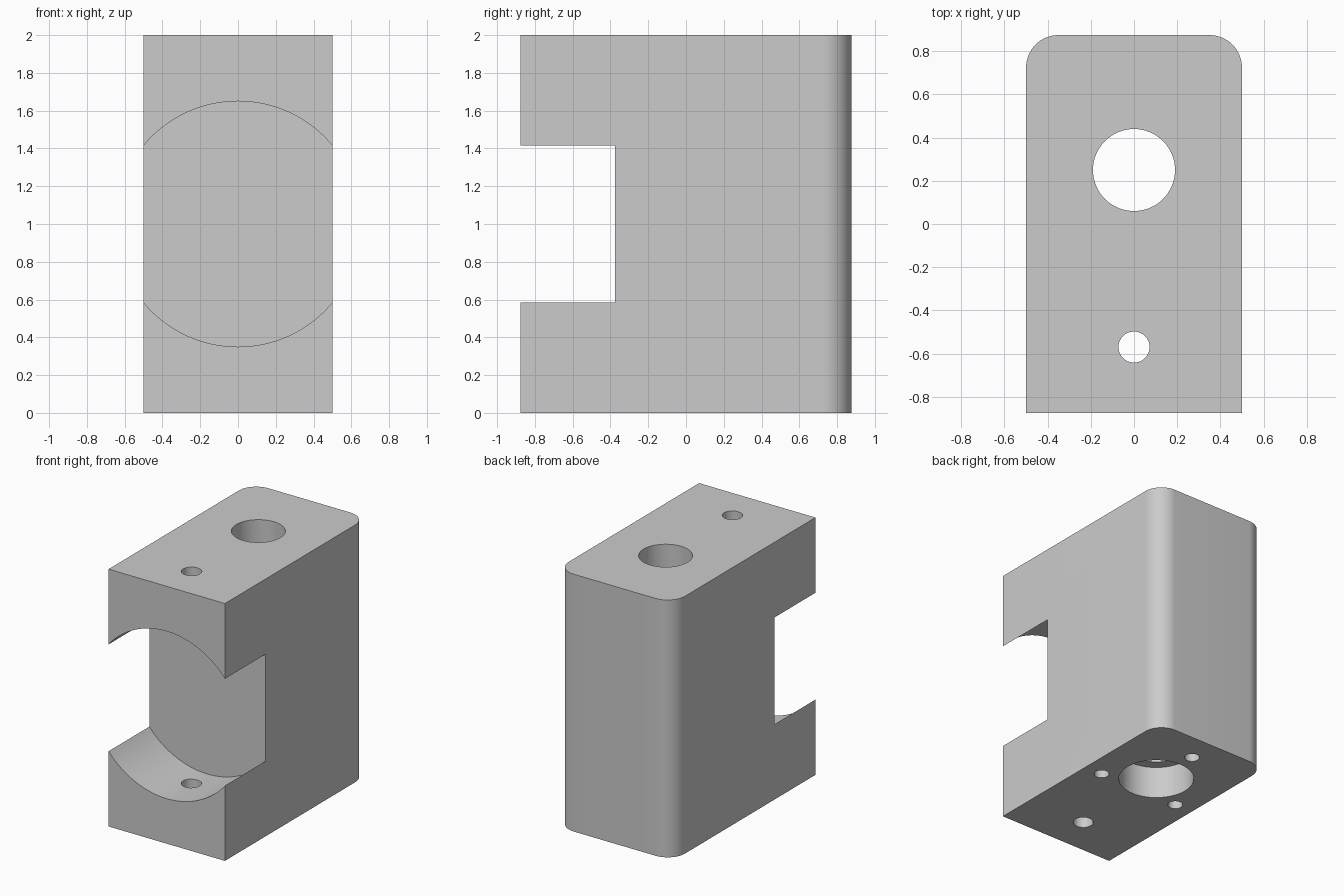
import bpy, bmesh, math
from mathutils import Matrix

cube = bpy.data.objects.get("Cube")
if cube:
    bpy.data.objects.remove(cube, do_unlink=True)

grey = bpy.data.materials.new("plain_grey")
grey.use_nodes = True
colour = (0.6, 0.6, 0.6, 1)
grey.diffuse_color = colour
grey.node_tree.nodes["Principled BSDF"].inputs["Base Color"].default_value = colour

WIDTH, DEPTH, HEIGHT = 1.0, 1.75, 2.0
BORE_Y = 0.25


def make_object(name, bm):
    mesh = bpy.data.meshes.new(name)
    bm.to_mesh(mesh)
    bm.free()
    mesh.materials.append(grey)
    obj = bpy.data.objects.new(name, mesh)
    bpy.context.collection.objects.link(obj)
    return obj


# Block with its two vertical back edges rounded
bm = bmesh.new()
bmesh.ops.create_cube(bm, size=1)
bmesh.ops.scale(bm, vec=(WIDTH, DEPTH, HEIGHT), verts=bm.verts)
bmesh.ops.translate(bm, vec=(0, 0, HEIGHT / 2), verts=bm.verts)
back_edges = [e for e in bm.edges
              if all(v.co.y > 0 for v in e.verts)
              and abs(e.verts[0].co.z - e.verts[1].co.z) > 1]
bmesh.ops.bevel(bm, geom=back_edges, offset=0.15, segments=16,
                profile=0.5, affect='EDGES')
body = make_object("clamp_block", bm)
bpy.context.view_layer.objects.active = body
body.select_set(True)


def drill(name, radius, x, y, z0, z1, along_y=False, segments=64):
    """Cut a round hole; along_y turns it so z0 and z1 run along y."""
    bm = bmesh.new()
    bmesh.ops.create_cone(bm, cap_ends=True, segments=segments,
                          radius1=radius, radius2=radius, depth=z1 - z0)
    if along_y:
        bmesh.ops.rotate(bm, matrix=Matrix.Rotation(math.pi / 2, 3, 'X'), verts=bm.verts)
        centre = (x, (z0 + z1) / 2, y)
    else:
        centre = (x, y, (z0 + z1) / 2)
    bmesh.ops.translate(bm, vec=centre, verts=bm.verts)
    cutter = make_object(name + "_cutter", bm)
    cutter.hide_render = True
    mod = body.modifiers.new(name, 'BOOLEAN')
    mod.operation = 'DIFFERENCE'
    mod.solver = 'EXACT'
    mod.object = cutter
    bpy.ops.object.modifier_apply(modifier=mod.name)
    bpy.data.objects.remove(cutter, do_unlink=True)


# Round pocket in the front, open at both sides
drill("front_pocket", 0.65, 0, 1.0, -1.2, -0.375, along_y=True, segments=128)

# Main bore and its wider recess underneath
drill("main_bore", 0.19, 0, BORE_Y, -0.1, HEIGHT + 0.1)
drill("bottom_recess", 0.27, 0, BORE_Y, -0.1, 0.25)

# Pin hole through both jaws
drill("pin_hole", 0.072, 0, -0.57, -0.1, HEIGHT + 0.1, segments=48)

# Three blind screw holes around the recess
for i in range(3):
    a = math.radians(90 + 120 * i)
    drill("screw_hole", 0.054, 0.4 * math.cos(a), BORE_Y + 0.4 * math.sin(a),
          -0.1, 0.3, segments=32)

bpy.ops.object.shade_smooth_by_angle(angle=math.radians(30))
